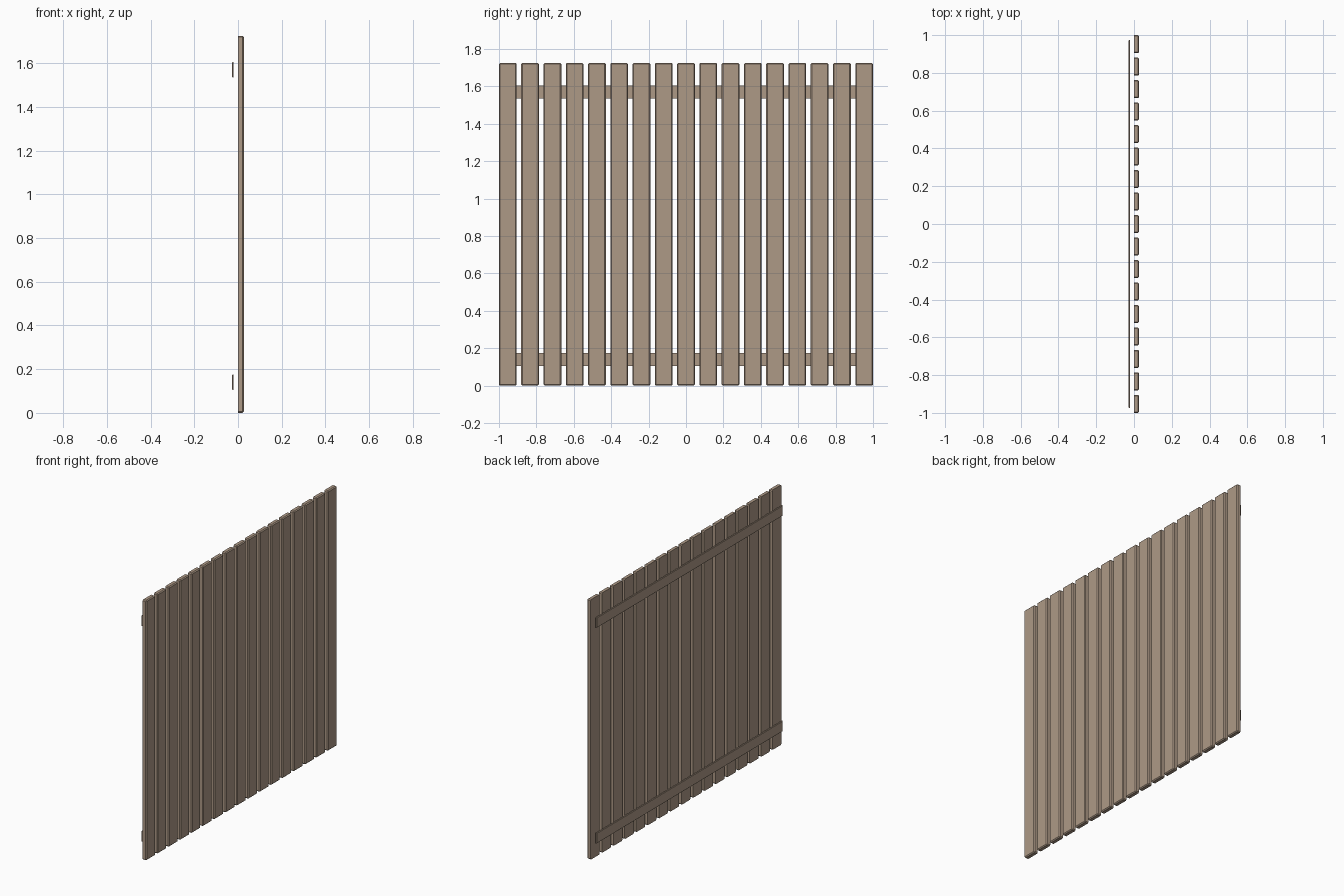
import bpy, bmesh

if "Cube" in bpy.data.objects:
    bpy.data.objects.remove(bpy.data.objects["Cube"])

wood = bpy.data.materials.new("wood")
wood.diffuse_color = (0.42, 0.32, 0.24, 1)
wood.use_nodes = True
wood.node_tree.nodes["Principled BSDF"].inputs["Base Color"].default_value = wood.diffuse_color


def board(name, lo, hi, bevel, pick):
    """Box between two corners, with the edges chosen by pick() chamfered."""
    bm = bmesh.new()
    bmesh.ops.create_cube(bm, size=1)
    for v in bm.verts:
        v.co = [lo[i] if v.co[i] < 0 else hi[i] for i in range(3)]
    edges = [e for e in bm.edges if pick(e)]
    bmesh.ops.bevel(bm, geom=edges, offset=bevel, segments=1, affect='EDGES')
    me = bpy.data.meshes.new(name)
    bm.to_mesh(me)
    bm.free()
    me.materials.append(wood)
    ob = bpy.data.objects.new(name, me)
    bpy.context.collection.objects.link(ob)
    return ob


def along_x(e):
    return abs(e.verts[0].co.x - e.verts[1].co.x) > 0.001


def outer_or_corner(e):
    # edges round the outer face plus the four corner edges
    return along_x(e) or min(v.co.x for v in e.verts) > 0.01


# Vertical planks
COUNT, WIDTH, HEIGHT = 17, 0.095, 1.725
pitch = (2 - WIDTH) / (COUNT - 1)
for i in range(COUNT):
    y = -1 + i * pitch
    board(f"plank_{i + 1}", (0, y, 0), (0.027, y + WIDTH, HEIGHT), 0.006, outer_or_corner)

# Horizontal rails behind the planks
for name, z in (("lower_rail", 0.105), ("upper_rail", 1.535)):
    board(name, (-0.028, -0.975, z), (-0.020, 0.975, z + 0.07), 0.003,
          lambda e: max(v.co.x for v in e.verts) < -0.024)
